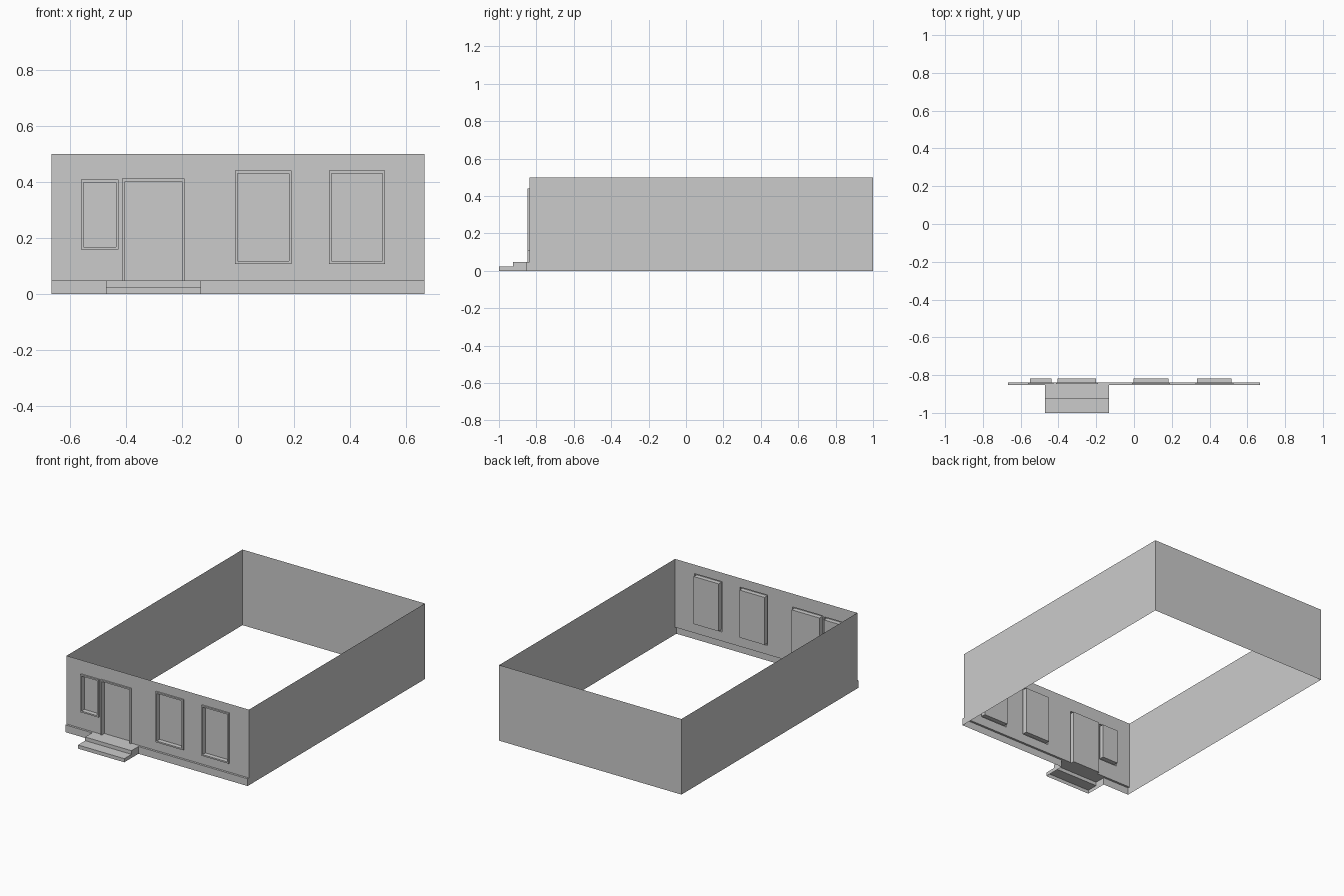
import bpy

if "Cube" in bpy.data.objects:
    bpy.data.objects.remove(bpy.data.objects["Cube"])

W, H = 0.667, 0.5            # half width, wall height
WALL, FRAME, PANE = -0.838, -0.848, -0.818   # y of wall, frame face, recessed pane
PLINTH, BASE_H = -0.852, 0.048
BORDER = 0.0095
SX0, SX1 = -0.471, -0.132    # step extent

DOOR = (-0.414, -0.191, BASE_H, 0.4125)
WINDOWS = [(-0.561, -0.427, 0.159, 0.409),
           (-0.011, 0.191, 0.108, 0.441),
           (0.325, 0.526, 0.108, 0.441)]


def make(name, polys):
    verts, faces, index = [], [], {}
    for poly in polys:
        face = []
        for p in poly:
            key = tuple(round(c, 5) for c in p)
            if key not in index:
                index[key] = len(verts)
                verts.append(key)
            face.append(index[key])
        faces.append(face)
    mesh = bpy.data.meshes.new(name)
    mesh.from_pydata(verts, [], faces)
    mesh.update()
    obj = bpy.data.objects.new(name, mesh)
    bpy.context.collection.objects.link(obj)
    return obj


def rect(x0, x1, z0, z1, y):
    return [(x0, y, z0), (x1, y, z0), (x1, y, z1), (x0, y, z1)]


def opening(name, x0, x1, z0, z1, door=False):
    """Raised frame, reveal and recessed panel as nested loops."""
    b = BORDER
    outer = (x0, x1, z0, z1)
    inner = (x0 + b, x1 - b, z0 if door else z0 + b, z1 - b)
    loops = [rect(*outer, WALL), rect(*outer, FRAME),
             rect(*inner, FRAME), rect(*inner, PANE)]
    polys = [loops[-1]]
    for a, c in zip(loops, loops[1:]):
        for i in range(1 if door else 0, 4):
            j = (i + 1) % 4
            polys.append([a[i], a[j], c[j], c[i]])
    if door:  # threshold
        polys.append([(inner[0], WALL, z0), (inner[1], WALL, z0),
                      (inner[1], PANE, z0), (inner[0], PANE, z0)])
    make(name, polys)


def sweep(x0, x1, profile):
    """Strip along x from a (y, z) profile."""
    return [[(x0, *p), (x0, *q), (x1, *q), (x1, *p)]
            for p, q in zip(profile, profile[1:])]


def cap(x, pts, right):
    poly = [(x, *p) for p in pts]
    return poly if right else poly[::-1]


# Front wall with openings cut out of a grid of cells
holes = WINDOWS + [DOOR]
xs = sorted({-W, W, *[v for h in holes for v in h[:2]]})
zs = sorted({BASE_H, H, *[v for h in holes for v in h[2:]]})
cells = []
for xa, xb in zip(xs, xs[1:]):
    for za, zb in zip(zs, zs[1:]):
        cx, cz = (xa + xb) / 2, (za + zb) / 2
        if not any(h[0] < cx < h[1] and h[2] < cz < h[3] for h in holes):
            cells.append(rect(xa, xb, za, zb, WALL))
make("front_wall", cells)

# Side and back walls, single sheets
path = [(W, WALL), (W, 1.0), (-W, 1.0), (-W, WALL)]
make("side_and_back_walls",
     [[(*p, 0), (*q, 0), (*q, H), (*p, H)] for p, q in zip(path, path[1:])])

# Door and windows
opening("door", *DOOR, door=True)
for n, win in enumerate(WINDOWS):
    opening(f"window_{n + 1}", *win)

# Plinth either side of the steps
ledge = [(WALL, BASE_H), (PLINTH, BASE_H), (PLINTH, 0)]
make("plinth", sweep(-W, SX0, ledge) + sweep(SX1, W, ledge)
     + [cap(-W, ledge + [(WALL, 0)], False), cap(W, ledge + [(WALL, 0)], True)])

# Two entrance steps, hollow underneath
tread = [(-0.925, BASE_H), (-0.925, 0.024), (-1.0, 0.024), (-1.0, 0)]
side = [(PLINTH, BASE_H)] + tread + [(PLINTH, 0)]
make("entrance_steps", sweep(SX0, SX1, [(WALL, BASE_H)] + tread)
     + [cap(SX0, side, False), cap(SX1, side, True)])
